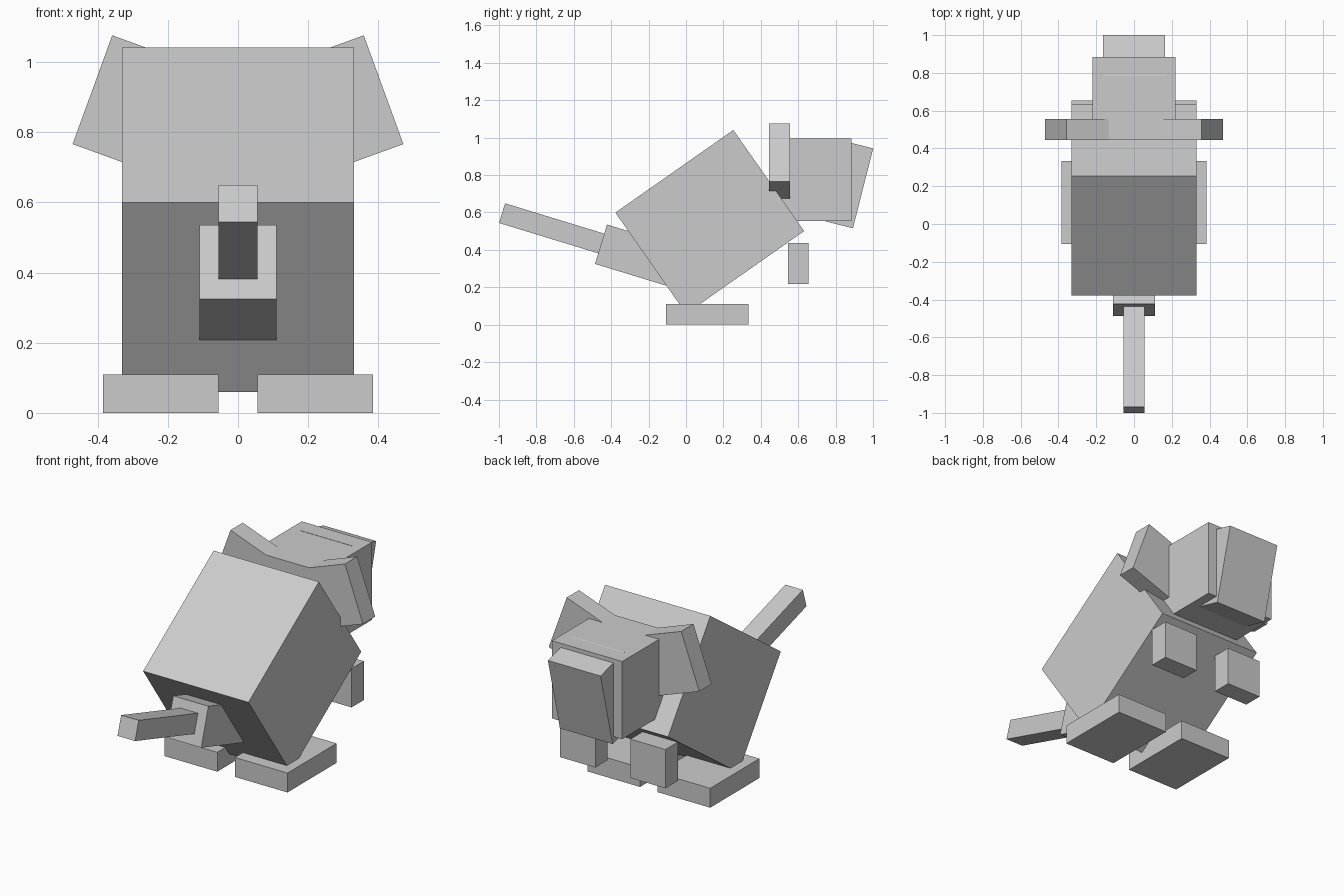
import bpy
from math import radians

if "Cube" in bpy.data.objects:
    bpy.data.objects.remove(bpy.data.objects["Cube"])


def box(name, center, size, rx=0, ry=0):
    """Add a box with the given full size, tilted about x or y in degrees."""
    bpy.ops.mesh.primitive_cube_add(
        size=1, location=center, rotation=(radians(rx), radians(ry), 0))
    ob = bpy.context.object
    ob.name = name
    ob.scale = size
    bpy.ops.object.transform_apply(location=False, rotation=False, scale=True)
    return ob


# Tilted body
box("body", (0, 0.127, 0.55), (0.66, 0.77, 0.66), rx=35)

# Head and tilted muzzle
box("head", (0, 0.665, 0.775), (0.44, 0.44, 0.44))
box("muzzle", (0, 0.84, 0.756), (0.33, 0.22, 0.44), rx=-14.2)

# Thick tail root and thin tip
box("tail_base", (0, -0.244, 0.366), (0.22, 0.44, 0.22), rx=-17)
box("tail_tip", (0, -0.668, 0.50), (0.11, 0.66, 0.11), rx=-17)

# Paired ears, arms and feet
for side, s in (("left", -1), ("right", 1)):
    box(f"{side}_ear", (s * 0.26, 0.5, 0.865), (0.33, 0.11, 0.33), ry=-s * 20)
    box(f"{side}_arm", (s * 0.22, 0.6, 0.328), (0.22, 0.11, 0.22))
    box(f"{side}_foot", (s * 0.22, 0.113, 0.055), (0.33, 0.44, 0.11))
